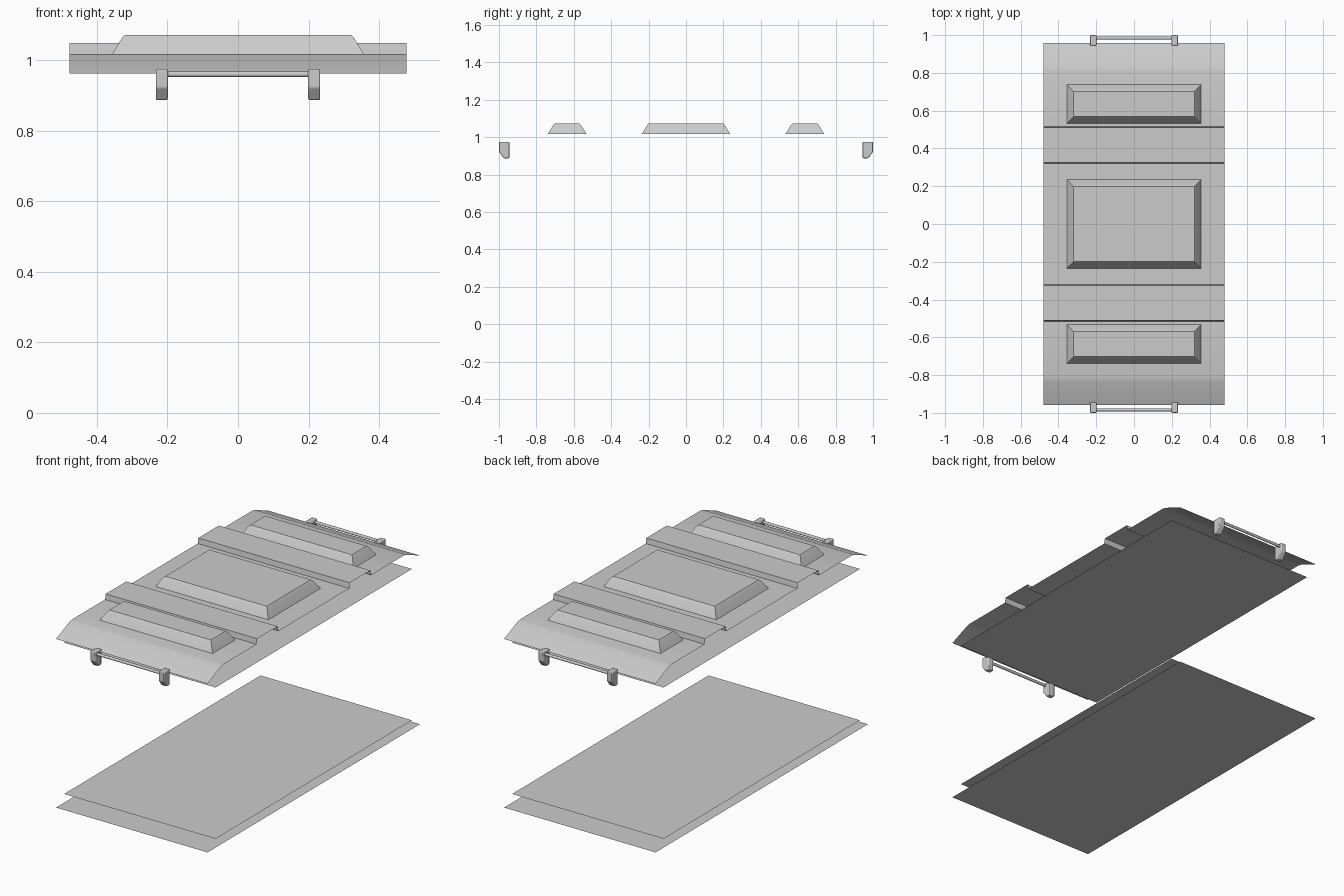
import bpy, bmesh

if "Cube" in bpy.data.objects:
    bpy.data.objects.remove(bpy.data.objects["Cube"])

HALF_X = 0.478


def make_object(name, bm, smooth=False):
    mesh = bpy.data.meshes.new(name)
    bm.to_mesh(mesh)
    bm.free()
    ob = bpy.data.objects.new(name, mesh)
    bpy.context.collection.objects.link(ob)
    if smooth:
        bpy.ops.object.select_all(action='DESELECT')
        ob.select_set(True)
        bpy.context.view_layer.objects.active = ob
        bpy.ops.object.shade_smooth_by_angle(angle=0.5)
    return ob


def extrude_profile(bm, pts, x0, x1, closed):
    """Sweep a (y, z) profile along x."""
    a = [bm.verts.new((x0, y, z)) for y, z in pts]
    b = [bm.verts.new((x1, y, z)) for y, z in pts]
    n = len(pts)
    for i in range(n if closed else n - 1):
        j = (i + 1) % n
        bm.faces.new((a[i], b[i], b[j], a[j]))
    if closed:
        bm.faces.new(a)
        bm.faces.new(b[::-1])
        bmesh.ops.recalc_face_normals(bm, faces=bm.faces[:])


def sheet(name, half_y, z):
    bm = bmesh.new()
    extrude_profile(bm, [(-half_y, z), (half_y, z)], -HALF_X, HALF_X, False)
    return make_object(name, bm)


def raised_panel(name, y0, y1):
    """Tapered pressing with a softened top edge, open underneath."""
    bm = bmesh.new()
    rings = []
    for inset, z in ((0, 1.018), (0.027, 1.063), (0.036, 1.072)):
        x = 0.356 - inset
        rings.append([bm.verts.new(p) for p in (
            (-x, y0 + inset, z), (x, y0 + inset, z),
            (x, y1 - inset, z), (-x, y1 - inset, z))])
    for lo, hi in zip(rings, rings[1:]):
        for i in range(4):
            j = (i + 1) % 4
            bm.faces.new((lo[i], lo[j], hi[j], hi[i]))
    bm.faces.new(rings[-1])
    return make_object(name, bm, True)


# Flat sheets: two at the bottom, one just under the lid
sheet("bottom_sheet", 0.957, 0.0)
sheet("bottom_inner_sheet", 0.885, 0.05)
sheet("lid_inner_sheet", 0.885, 0.913)

# Lid: pressed sheet with two cross ribs and drooping ends
half = [(0.32, 1.018), (0.325, 1.048), (0.51, 1.048), (0.515, 1.018),
        (0.81, 1.018), (0.835, 1.013), (0.957, 0.962)]
lid = [(-y, z) for y, z in reversed(half)] + half
bm = bmesh.new()
extrude_profile(bm, lid, -HALF_X, HALF_X, False)
make_object("lid", bm, True)

# Raised panels on the lid
raised_panel("middle_panel", -0.235, 0.235)
raised_panel("back_panel", 0.533, 0.738)
raised_panel("front_panel", -0.738, -0.533)

# Carry handles: two brackets and a rod at each end
for side, end in ((-1, "front"), (1, "back")):
    for sx, lr in ((-1, "left"), (1, "right")):
        bm = bmesh.new()
        prof = [(0.945, 0.975), (1.0, 0.975), (1.0, 0.922),
                (0.975, 0.887), (0.945, 0.887)]
        extrude_profile(bm, [(side * y, z) for y, z in prof],
                        sx * 0.216 - 0.017, sx * 0.216 + 0.017, True)
        ob = make_object(f"{end}_{lr}_handle_bracket", bm, True)
        bev = ob.modifiers.new("bevel", 'BEVEL')
        bev.width = 0.004
        bev.segments = 2
    bpy.ops.mesh.primitive_cylinder_add(
        vertices=16, radius=0.008, depth=0.41,
        location=(0, side * 0.984, 0.96), rotation=(0, 1.5708, 0))
    bpy.context.object.name = f"{end}_handle_rod"
    bpy.ops.object.shade_smooth_by_angle()
